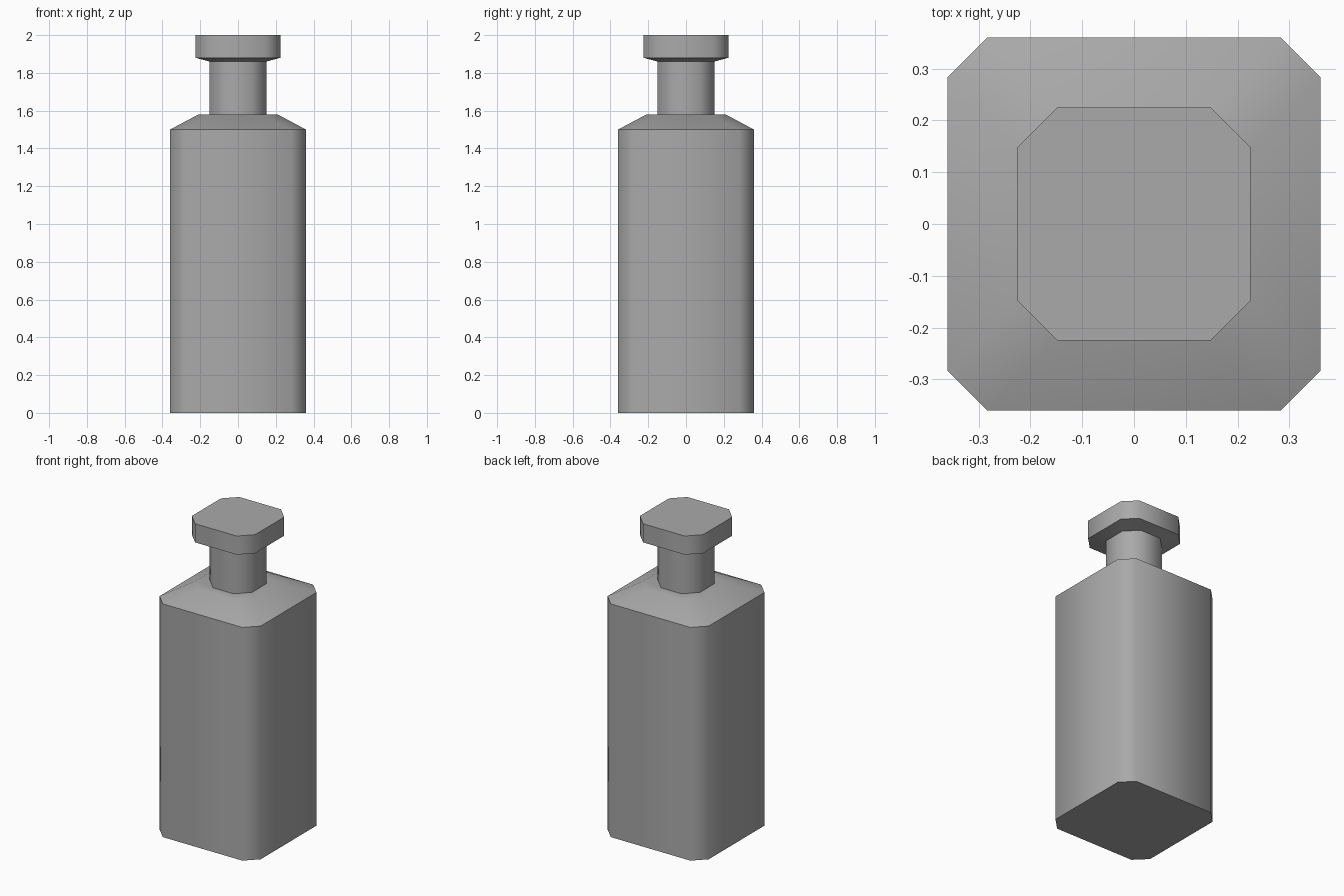
import bpy, bmesh

old = bpy.data.objects.get("Cube")
if old:
    bpy.data.objects.remove(old, do_unlink=True)

grey = bpy.data.materials.new("mid grey")
grey.use_nodes = True
colour = (0.4, 0.4, 0.4, 1)
grey.diffuse_color = colour
grey.node_tree.nodes["Principled BSDF"].inputs["Base Color"].default_value = colour

CHAMFER = 0.077


def ring(bm, half, z):
    """Square with cut corners, counter-clockwise."""
    c = half - CHAMFER
    quarter = [(half, -c), (half, c)]
    points = []
    for _ in range(4):
        points += quarter
        quarter = [(-y, x) for x, y in quarter]
    return [bm.verts.new((x, y, z)) for x, y in points]


# Half width and height, from the base up to the stopper top
profile = [
    (0.36, 0), (0.36, 1.5),        # body
    (0.21, 1.58), (0.15, 1.58),    # shoulder and ledge
    (0.15, 1.86),                  # neck
    (0.225, 1.88), (0.225, 2.0),   # stopper
]

bm = bmesh.new()
rings = [ring(bm, half, z) for half, z in profile]
for low, high in zip(rings, rings[1:]):
    for i in range(8):
        j = (i + 1) % 8
        bm.faces.new((low[i], low[j], high[j], high[i]))
bm.faces.new(rings[0][::-1])
bm.faces.new(rings[-1])

mesh = bpy.data.meshes.new("bottle")
bm.to_mesh(mesh)
bm.free()
mesh.materials.append(grey)
bottle = bpy.data.objects.new("bottle", mesh)
bpy.context.collection.objects.link(bottle)

# Soft corners, crisp rims
bpy.ops.object.select_all(action="DESELECT")
bottle.select_set(True)
bpy.context.view_layer.objects.active = bottle
bpy.ops.object.shade_smooth_by_angle(angle=1.0)
